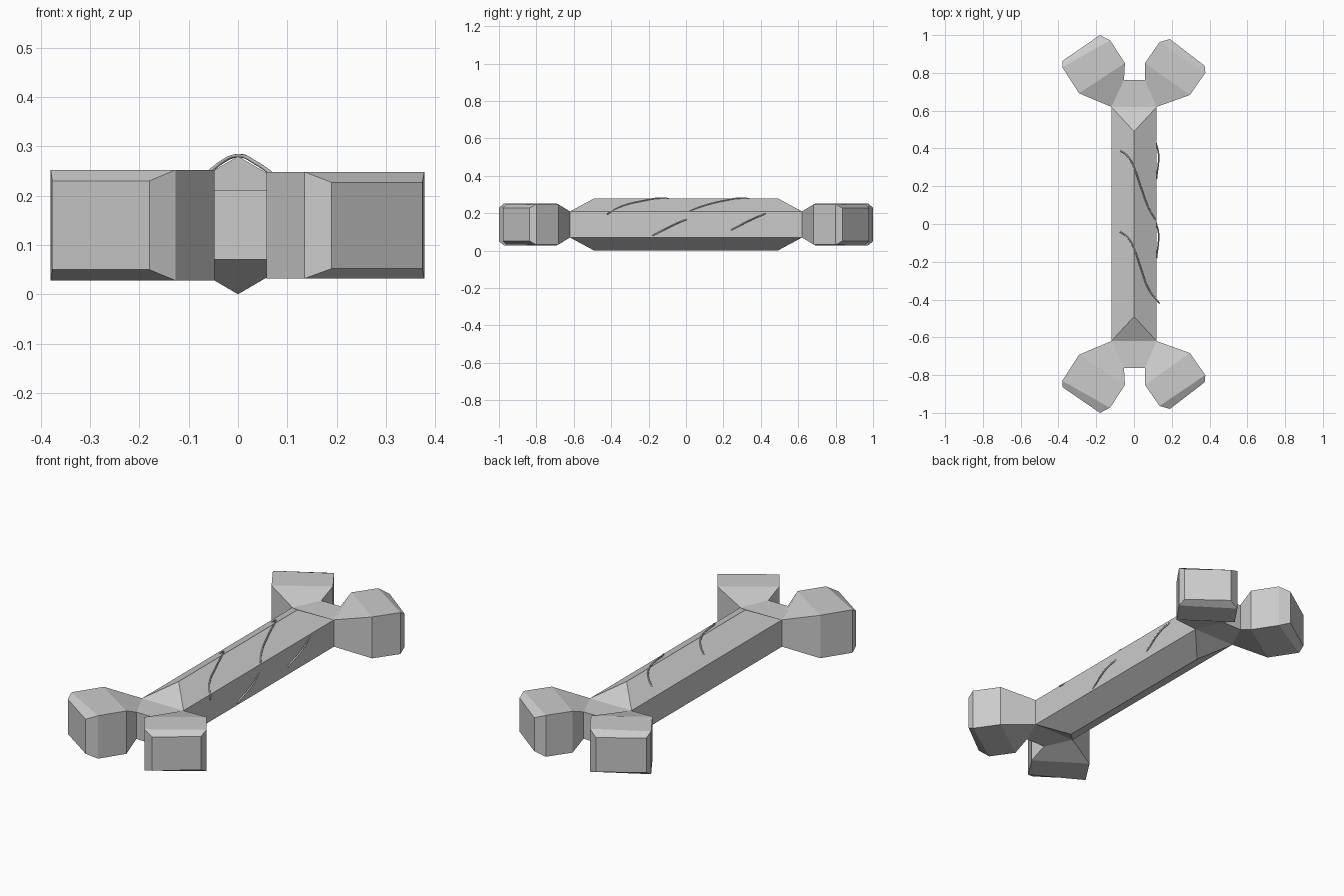
import bpy
import bmesh

cube = bpy.data.objects.get("Cube")
if cube:
    bpy.data.objects.remove(cube, do_unlink=True)

grey = bpy.data.materials.new("bone_grey")
grey.use_nodes = True
COLOUR = (0.6, 0.6, 0.6, 1)
grey.diffuse_color = COLOUR
grey.node_tree.nodes["Principled BSDF"].inputs["Base Color"].default_value = COLOUR

LOW, HIGH = 0.07, 0.21      # flat sides of the hexagonal shaft
NECK_Y, SIDE = 0.62, 0.12


def finish(name, bm):
    bmesh.ops.recalc_face_normals(bm, faces=bm.faces)
    mesh = bpy.data.meshes.new(name)
    bm.to_mesh(mesh)
    bm.free()
    mesh.materials.append(grey)
    obj = bpy.data.objects.new(name, mesh)
    bpy.context.collection.objects.link(obj)
    return obj


def hull(name, points):
    bm = bmesh.new()
    for p in points:
        bm.verts.new(p)
    bmesh.ops.convex_hull(bm, input=bm.verts)
    bmesh.ops.dissolve_limit(bm, angle_limit=0.01, verts=bm.verts, edges=bm.edges)
    return finish(name, bm)


def knob(name, sections, end):
    """Loft upright rectangles given as inner point, outer point, low z, high z."""
    bm = bmesh.new()
    rings = []
    for (xi, yi), (xo, yo), lo, hi in sections:
        corners = ((xi, yi, lo), (xo, yo, lo), (xo, yo, hi), (xi, yi, hi))
        rings.append([bm.verts.new((x, y * end, z)) for x, y, z in corners])
    for a, b in zip(rings, rings[1:]):
        for i in range(4):
            j = (i + 1) % 4
            bm.faces.new((a[i], a[j], b[j], b[i]))
    bm.faces.new(rings[0])
    bm.faces.new(rings[-1])
    return finish(name, bm)


# Shaft with ridges above and below, and sloped ends
shaft = [(0, y, z) for y in (-0.49, 0.49) for z in (0, 0.28)]
shaft += [(x, y, z) for x in (-SIDE, SIDE) for y in (-NECK_Y, NECK_Y) for z in (LOW, HIGH)]
hull("shaft", shaft)

# Knob outlines, from the neck to the bevelled end
left_knob = [
    ((0.058, 0.762), (SIDE, NECK_Y), LOW, HIGH),
    ((0.058, 0.852), (0.296, 0.683), 0.032, 0.248),
    ((0.135, 0.963), (0.378, 0.80), 0.032, 0.248),
    ((0.19, 0.979), (0.374, 0.838), 0.052, 0.227),
]
right_knob = [
    ((-0.053, 0.762), (-SIDE, NECK_Y), LOW, HIGH),
    ((-0.048, 0.852), (-0.291, 0.692), 0.028, 0.252),
    ((-0.127, 0.973), (-0.38, 0.83), 0.028, 0.252),
    ((-0.18, 1.0), (-0.377, 0.865), 0.05, 0.23),
]

# Hubs and knobs at both ends
for end, label in ((-1, "front"), (1, "back")):
    plan = [(-SIDE, NECK_Y), (SIDE, NECK_Y), (0.058, 0.762), (-0.053, 0.762)]
    hull(label + "_hub", [(x, y * end, z) for x, y in plan for z in (LOW, HIGH)])
    knob(label + "_left_knob", left_knob, end)
    knob(label + "_right_knob", right_knob, end)


def strand(name, points, shift):
    curve = bpy.data.curves.new(name, "CURVE")
    curve.dimensions = "3D"
    curve.bevel_depth = 0.004
    curve.bevel_resolution = 1
    curve.use_fill_caps = True
    curve.resolution_u = 5
    spline = curve.splines.new("BEZIER")
    spline.bezier_points.add(len(points) - 1)
    for bp, (x, y, z) in zip(spline.bezier_points, points):
        bp.co = (x, y + shift, z)
        bp.handle_left_type = bp.handle_right_type = "AUTO"
    curve.materials.append(grey)
    obj = bpy.data.objects.new(name, curve)
    bpy.context.collection.objects.link(obj)


# Thin raised strands winding over the ridge and down the left side
over_ridge = [(-0.075, 0.39, 0.234), (-0.03, 0.355, 0.27), (0, 0.3, 0.281),
              (0.035, 0.2, 0.267), (0.08, 0.08, 0.236), (0.115, 0.02, 0.212)]
down_side = [(0.116, 0.01, 0.17), (0.13, -0.05, 0.145), (0.119, -0.18, 0.08)]
strand("back_ridge_strand", over_ridge, 0)
strand("front_ridge_strand", over_ridge[:-1] + [(0.135, 0.01, 0.196)], -0.43)
strand("front_side_strand", down_side, 0)
strand("back_side_strand", [(x, y, z + 0.03) for x, y, z in down_side], 0.42)
